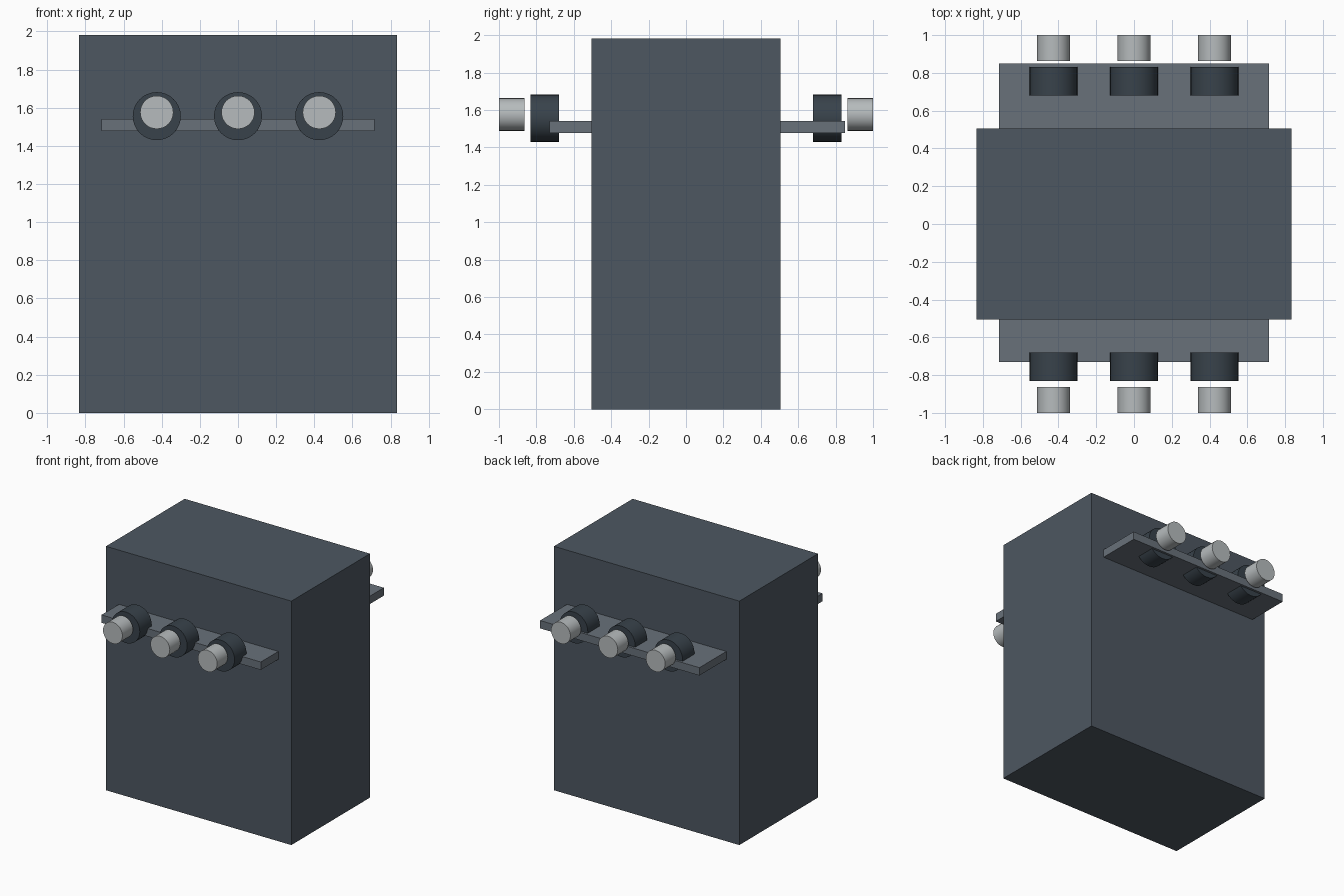
import bpy
import math

if "Cube" in bpy.data.objects:
    bpy.data.objects.remove(bpy.data.objects["Cube"])


def material(name, rgb):
    m = bpy.data.materials.new(name)
    m.diffuse_color = (*rgb, 1)
    m.use_nodes = True
    m.node_tree.nodes["Principled BSDF"].inputs["Base Color"].default_value = m.diffuse_color
    return m


BODY = material("slate", (0.075, 0.095, 0.12))
SHELF = material("steel", (0.14, 0.165, 0.195))
DARK = material("dark_steel", (0.04, 0.055, 0.07))
LIGHT = material("pale_metal", (0.47, 0.5, 0.51))


def box(name, lo, hi, mat):
    bpy.ops.mesh.primitive_cube_add(size=1, location=[(a + b) / 2 for a, b in zip(lo, hi)])
    o = bpy.context.object
    o.name = name
    o.scale = [b - a for a, b in zip(lo, hi)]
    bpy.ops.object.transform_apply(location=False, rotation=False, scale=True)
    o.data.materials.append(mat)


def drum(name, x, z, r, y0, y1, mat):
    bpy.ops.mesh.primitive_cylinder_add(
        vertices=32, radius=r, depth=abs(y1 - y0),
        location=(x, (y0 + y1) / 2, z), rotation=(math.pi / 2, 0, 0))
    o = bpy.context.object
    o.name = name
    o.data.materials.append(mat)
    bpy.ops.object.shade_smooth_by_angle(angle=math.radians(30))


# Main cabinet
box("cabinet", (-0.833, -0.505, 0), (0.833, 0.505, 1.982), BODY)

# Shelves: the back one is deeper
box("front_shelf", (-0.716, -0.73, 1.478), (0.716, -0.505, 1.542), SHELF)
box("back_shelf", (-0.716, 0.505, 1.478), (0.716, 0.85, 1.542), SHELF)

# Rows of collars and separate end caps on both faces
for side, s in (("front", -1), ("back", 1)):
    for i, x in enumerate((-0.426, 0, 0.426), 1):
        drum(f"{side}_collar_{i}", x, 1.556, 0.126, s * 0.68, s * 0.832, DARK)
        drum(f"{side}_end_cap_{i}", x, 1.576, 0.087, s * 0.864, s * 1.0, LIGHT)
